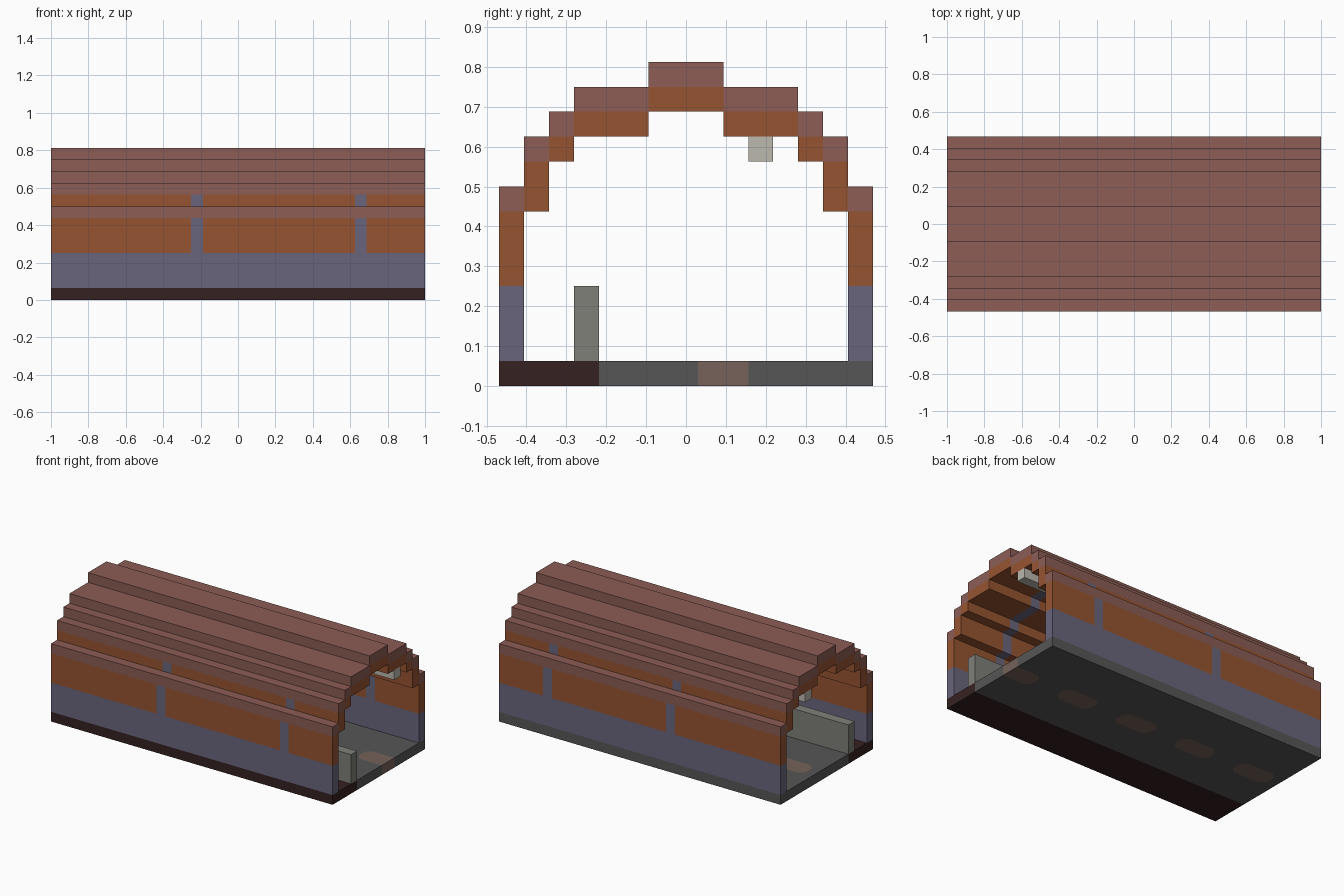
import bpy
import bmesh
from mathutils import Vector

if "Cube" in bpy.data.objects:
    bpy.data.objects.remove(bpy.data.objects["Cube"], do_unlink=True)

U = 1 / 16          # one block
HALF_W = 7.5 * U


def srgb(r, g, b):
    def lin(c):
        c /= 255
        return c / 12.92 if c < 0.04045 else ((c + 0.055) / 1.055) ** 2.4
    return lin(r), lin(g), lin(b), 1.0


def material(name, rgb):
    m = bpy.data.materials.new(name)
    m.use_nodes = True
    m.diffuse_color = srgb(*rgb)
    bsdf = m.node_tree.nodes["Principled BSDF"]
    bsdf.inputs["Base Color"].default_value = srgb(*rgb)
    bsdf.inputs["Roughness"].default_value = 0.9
    return m


ROOF = material("mauve brick", (140, 93, 85))
LINING = material("orange brick", (150, 84, 49))
SLATE = material("slate stone", (106, 101, 124))
EARTH = material("dark brown", (54, 33, 33))
ASPHALT = material("road grey", (86, 86, 86))
PAINT = material("faded pink paint", (118, 98, 90))
CONCRETE = material("barrier grey", (126, 128, 120))
LAMP = material("pale lamp", (187, 184, 174))


def finish(name, bm, mats):
    me = bpy.data.meshes.new(name)
    bm.to_mesh(me)
    bm.free()
    for m in mats:
        me.materials.append(m)
    ob = bpy.data.objects.new(name, me)
    bpy.context.collection.objects.link(ob)
    return ob


def add_prism(bm, outline, z0, z1):
    """Extrude an x-y outline from z0 to z1."""
    face = bm.faces.new([bm.verts.new((x, y, z0)) for x, y in outline])
    top = bmesh.ops.extrude_face_region(bm, geom=[face])
    verts = [v for v in top["geom"] if isinstance(v, bmesh.types.BMVert)]
    bmesh.ops.translate(bm, verts=verts, vec=(0, 0, z1 - z0))
    bmesh.ops.recalc_face_normals(bm, faces=bm.faces)


def full_length_box(name, y0, y1, z0, z1, mat):
    bm = bmesh.new()
    add_prism(bm, [(-1, y0), (1, y0), (1, y1), (-1, y1)], z0, z1)
    return finish(name, bm, [mat])


# Stepped vault: outer half-width, underside and top of each step, in blocks
STEPS = [(1.5, 11, 13), (4.5, 10, 12), (5.5, 9, 11), (6.5, 7, 10), (7.5, 1, 8)]
RIBS = [(-4, -3), (10, 11)]


def block(x, y, z):
    """Colour slot of the vault at a point in blocks, or None where empty."""
    if abs(x) > 16:
        return None
    for half, low, high in STEPS:
        if abs(y) < half:
            if not low < z < high:
                return None
            if z < 4:
                return 2
            if z > high - 1:
                return 0
            return 2 if any(a < x < b for a, b in RIBS) else 1
    return None


xs = sorted({-16, 16} | {e for rib in RIBS for e in rib})
ys = sorted({s * step[0] for step in STEPS for s in (-1, 1)})
zs = sorted({4} | {v + d for _, low, high in STEPS for v, d in
                   ((low, 0), (high, 0), (high, -1))})
grids = (xs, ys, zs)

bm = bmesh.new()
for i in range(len(xs) - 1):
    for j in range(len(ys) - 1):
        for k in range(len(zs) - 1):
            lo = Vector((xs[i], ys[j], zs[k]))
            hi = Vector((xs[i + 1], ys[j + 1], zs[k + 1]))
            mid = (lo + hi) / 2
            slot = block(*mid)
            if slot is None:
                continue
            # Keep only the faces that border empty space
            for axis in range(3):
                for side, end in ((-1, lo), (1, hi)):
                    probe = mid.copy()
                    probe[axis] = end[axis] + side * 0.1
                    if block(*probe) is not None:
                        continue
                    b, c = (axis + 1) % 3, (axis + 2) % 3
                    corners = []
                    for pb, pc in ((lo, lo), (hi, lo), (hi, hi), (lo, hi)):
                        p = Vector()
                        p[axis], p[b], p[c] = end[axis], pb[b], pc[c]
                        corners.append(bm.verts.new(p * U))
                    if side < 0:
                        corners.reverse()
                    bm.faces.new(corners).material_index = slot
bmesh.ops.remove_doubles(bm, verts=bm.verts, dist=0.0001)
bmesh.ops.dissolve_limit(bm, angle_limit=0.01, verts=bm.verts, edges=bm.edges,
                         delimit={'MATERIAL'})
finish("stepped_vault", bm, [ROOF, LINING, SLATE])

# Floor: footway and road
KERB = -3.5 * U
full_length_box("footway", -HALF_W, KERB, 0, U, EARTH)
road = full_length_box("road", KERB, HALF_W, 0, U, ASPHALT)

# Lane dashes with clipped corners, set flush through the road
bm = bmesh.new()
y0, y1, cut = 0.03, 0.157, 0.03
for n in range(5):
    x0 = (13 - 7 * n) * U
    x1 = min(x0 + 4 * U, 1)
    c = 0 if x1 == 1 else cut
    outline = [(x0 + cut, y0), (x1 - c, y0), (x1, y0 + c), (x1, y1 - c),
               (x1 - c, y1), (x0 + cut, y1), (x0, y1 - cut), (x0, y0 + cut)]
    outline = list(dict.fromkeys(outline))
    add_prism(bm, outline, 0, U)
dashes = finish("lane_dashes", bm, [PAINT])
inlay = road.modifiers.new("dash inlay", 'BOOLEAN')
inlay.operation = 'DIFFERENCE'
inlay.solver = 'EXACT'
inlay.object = dashes

# Barrier beside the footway and lamp strip under the vault
full_length_box("barrier", -4.5 * U, KERB, U, 4 * U, CONCRETE)
full_length_box("lamp_strip", 2.5 * U, 3.5 * U, 9 * U, 10 * U, LAMP)
